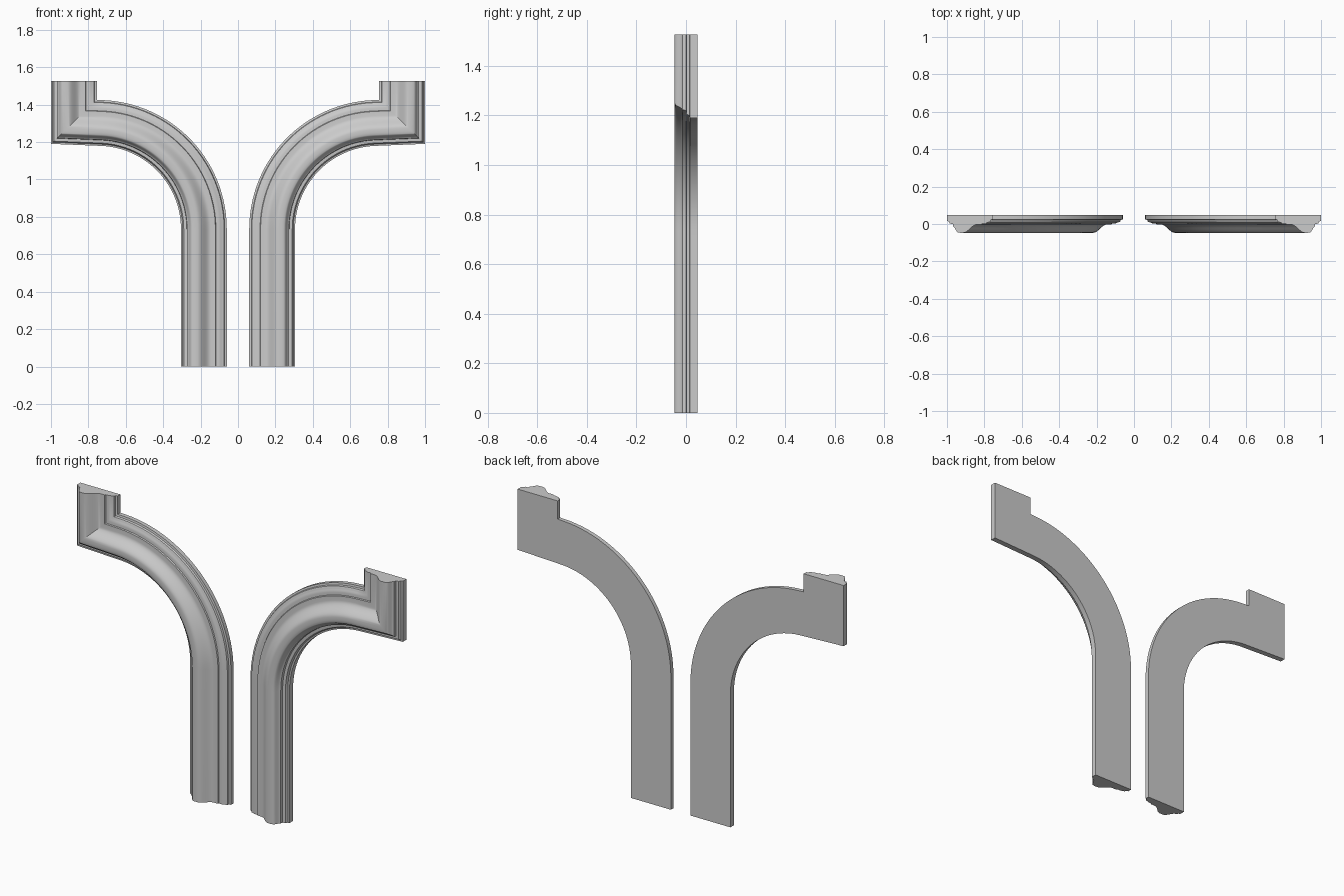
import bpy, bmesh
from math import sin, cos, tan, pi, radians

if "Cube" in bpy.data.objects:
    bpy.data.objects.remove(bpy.data.objects["Cube"])

WIDTH, HALF = 0.245, 0.047          # moulding width and half depth
CX, CZ, R = 0.75, 0.735, 0.69       # bend centre and outer radius
TILT = radians(2.3)                 # slight rise of the short top run
TOP = 1.527


def ease(a, b, n):
    """Smooth S-shaped run of profile points from a to b."""
    return [(a[0] + (b[0] - a[0]) * t,
             a[1] + (b[1] - a[1]) * (1 - cos(pi * t)) / 2)
            for t in (i / n for i in range(n + 1))]


# Moulding cross-section: (distance from outer edge, y)
profile = [(0, HALF), (0, 0.024), (0.011, 0.022), (0.014, 0.012)]
profile += ease((0.018, 0.010), (0.043, 0.003), 4)
profile += [(0.058, 0.003), (0.061, -0.003)]
profile += ease((0.085, -0.003), (0.158, -HALF), 10)
profile += [(0.175, -HALF)]
profile += ease((0.186, -0.045), (0.212, -0.014), 6)
profile += [(0.214, 0.0), (0.230, 0.002), (0.236, 0.014),
            (WIDTH, 0.016), (WIDTH, HALF)]


def stations(u):
    """Path points (x, z) for a line offset u from the outer edge."""
    r = R - u
    pts = [(CX - R + u, 0)]
    steps = 28
    for i in range(steps + 1):
        a = (pi / 2 - TILT) * i / steps
        pts.append((CX - r * cos(a), CZ + r * sin(a)))
    x, z = pts[-1]
    corner = 1 - WIDTH + u
    pts.append((corner, z + (corner - x) * tan(TILT)))   # mitre
    pts.append((corner, TOP))
    return pts


def moulding(name, side):
    bm = bmesh.new()
    lines = [[bm.verts.new((side * x, y, z)) for x, z in stations(u)]
             for u, y in profile]
    n = len(lines)
    for i in range(n):
        a, b = lines[i], lines[(i + 1) % n]
        for k in range(len(a) - 1):
            bm.faces.new((a[k], a[k + 1], b[k + 1], b[k]))
    # end caps
    bm.faces.new([l[0] for l in lines])
    bm.faces.new([l[-1] for l in lines])
    bmesh.ops.recalc_face_normals(bm, faces=bm.faces)
    mesh = bpy.data.meshes.new(name)
    bm.to_mesh(mesh)
    bm.free()
    obj = bpy.data.objects.new(name, mesh)
    bpy.context.collection.objects.link(obj)
    bpy.ops.object.select_all(action='DESELECT')
    obj.select_set(True)
    bpy.context.view_layer.objects.active = obj
    bpy.ops.object.shade_smooth_by_angle(angle=radians(30))


# Mirrored pair of curved mouldings
moulding("right_curved_moulding", 1)
moulding("left_curved_moulding", -1)
